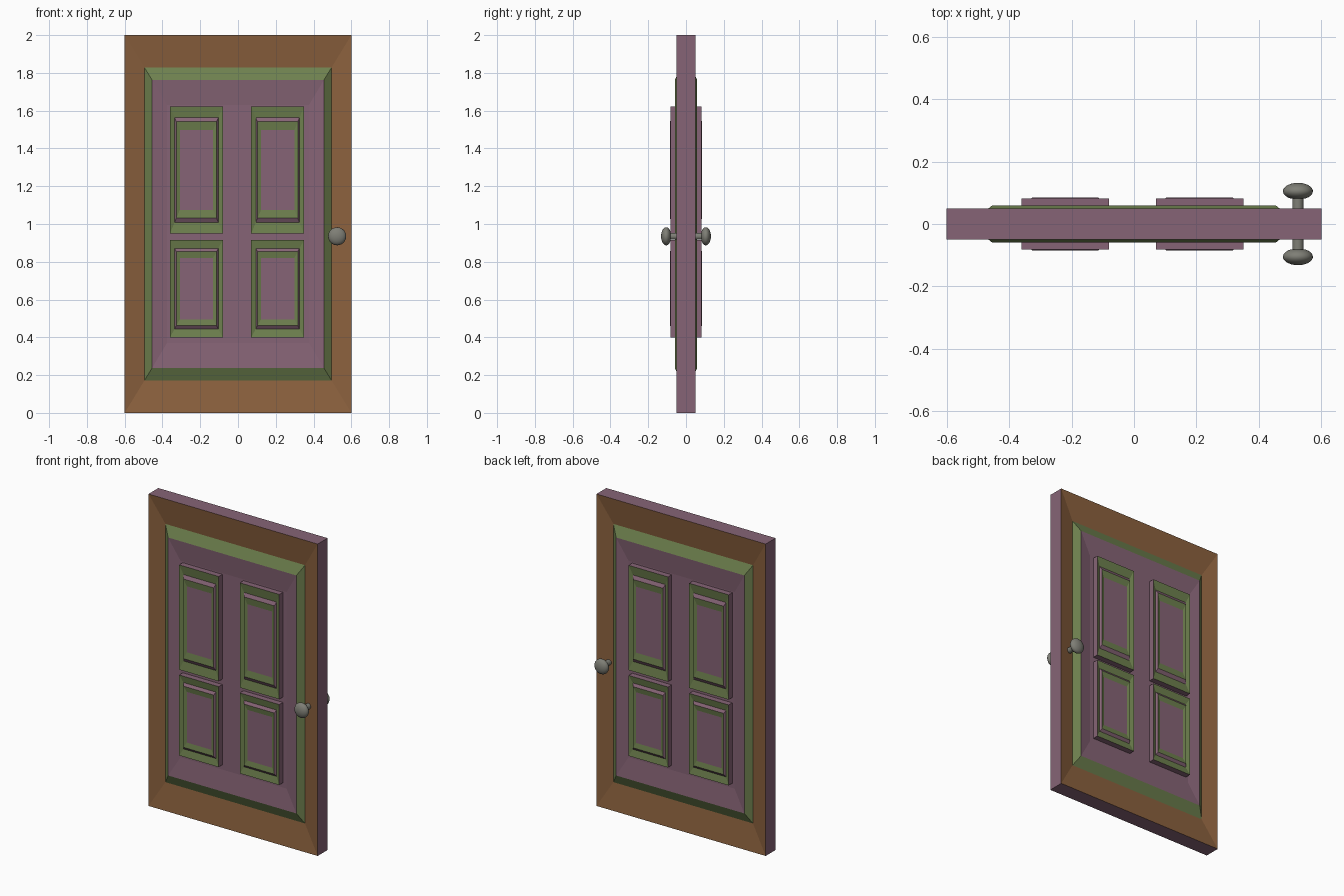
import bpy, bmesh, math

if "Cube" in bpy.data.objects:
    bpy.data.objects.remove(bpy.data.objects["Cube"])

def material(name, rgb):
    m = bpy.data.materials.new(name)
    m.diffuse_color = (*rgb, 1)
    m.use_nodes = True
    m.node_tree.nodes["Principled BSDF"].inputs["Base Color"].default_value = m.diffuse_color
    return m

PURPLE = material("purple_paint", (0.24, 0.127, 0.18))
GREEN = material("green_paint", (0.155, 0.216, 0.076))
BROWN = material("brown_wood", (0.26, 0.12, 0.048))
METAL = material("dull_metal", (0.21, 0.21, 0.18))

def finish(bm, name, mats):
    bmesh.ops.recalc_face_normals(bm, faces=bm.faces)
    me = bpy.data.meshes.new(name)
    bm.to_mesh(me)
    bm.free()
    for m in mats:
        me.materials.append(m)
    ob = bpy.data.objects.new(name, me)
    bpy.context.collection.objects.link(ob)
    return ob

def stepped_panel(name, cx, cz, steps, mats):
    """Nested rectangles (half width, half height, y); mats[i] colours band i, the last is the cap."""
    bm = bmesh.new()
    rings = [[bm.verts.new((cx + sx * w, y, cz + sz * h))
              for sx, sz in ((-1, -1), (1, -1), (1, 1), (-1, 1))] for w, h, y in steps]
    for i in range(len(rings) - 1):
        a, b = rings[i], rings[i + 1]
        for k in range(4):
            n = (k + 1) % 4
            bm.faces.new((a[k], a[n], b[n], b[k])).material_index = mats[i]
    for ring, mat in ((rings[0], mats[0]), (rings[-1], mats[-1])):
        bm.faces.new(ring).material_index = mat
    return finish(bm, name, (PURPLE, GREEN, BROWN))

# door slab: sloped brown frame, raised green moulding, sunken purple field, same on both sides
face = [(0.6, 1.0, 0.05), (0.495, 0.828, 0.028), (0.455, 0.763, 0.0585), (0.376, 0.63, 0.045)]
front = [(w, h, -y) for w, h, y in face]
stepped_panel("door_slab", 0, 1.0, front[::-1] + face, [0, 1, 2, 0, 2, 1, 0, 0])

# four raised panels on each side
for side, s in (("front", -1), ("back", 1)):
    for col, cx in (("left", -0.22), ("right", 0.21)):
        for row, cz, h in (("lower", 0.658, 0.258), ("upper", 1.286, 0.336)):
            w = 0.14
            steps = [(w, h, s * 0.04), (w, h, s * 0.082),
                     (w * 0.825, h * 0.825, s * 0.073),
                     (w * 0.76, h * 0.76, s * 0.085),
                     (w * 0.63, h * 0.63, s * 0.079)]
            stepped_panel(f"{side}_{row}_{col}_panel", cx, cz, steps, [0, 1, 0, 1, 0])

# lathed knobs: stem and flattened ball
profile = [(0.018, 0.02), (0.018, 0.082)]
for i in range(1, 13):
    a = math.pi * (0.1 + 0.9 * i / 12)
    profile.append((0.048 * math.sin(a), 0.105 - 0.0268 * math.cos(a)))
for side, s in (("front", -1), ("back", 1)):
    bm = bmesh.new()
    vs = [bm.verts.new((0.525 + max(r, 0), s * y, 0.935)) for r, y in profile]
    es = [bm.edges.new(p) for p in zip(vs, vs[1:])]
    bmesh.ops.spin(bm, geom=vs + es, cent=(0.525, 0, 0.935), axis=(0, 1, 0),
                   angle=2 * math.pi, steps=32)
    bmesh.ops.remove_doubles(bm, verts=bm.verts, dist=0.0001)
    knob = finish(bm, f"{side}_knob", (METAL,))
    bpy.ops.object.select_all(action='DESELECT')
    knob.select_set(True)
    bpy.context.view_layer.objects.active = knob
    bpy.ops.object.shade_smooth_by_angle(angle=math.radians(40))
